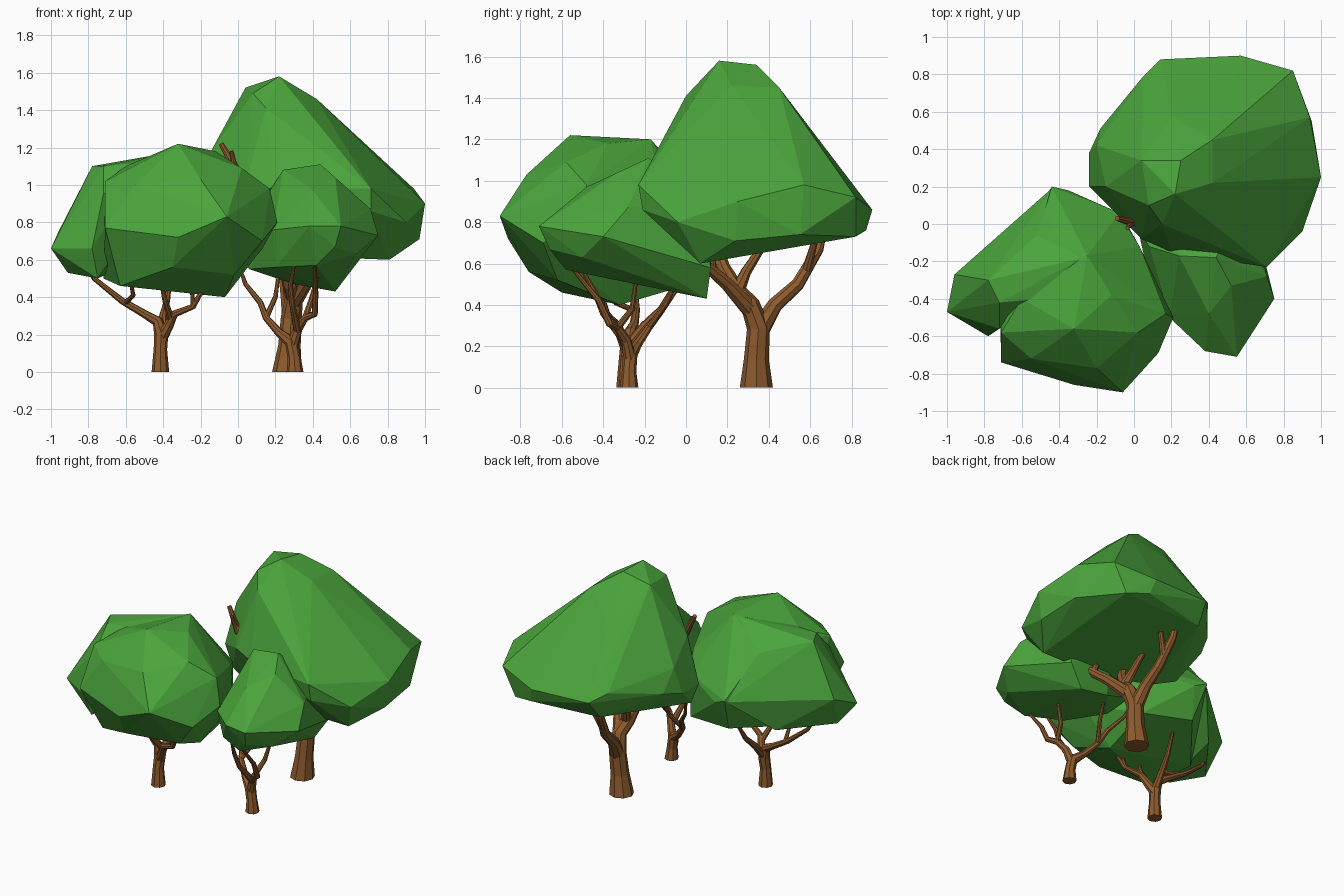
import bpy, bmesh


def material(name, rgb):
    m = bpy.data.materials.new(name)
    m.diffuse_color = (*rgb, 1)
    return m


LEAF = material("leaf_green", (0.07, 0.375, 0.045))
BARK = material("bark_brown", (0.27, 0.105, 0.027))


def canopy(name, lobes):
    """Faceted foliage mass: one convex hull per lobe."""
    mesh = bpy.data.meshes.new(name)
    out = bmesh.new()
    for pts in lobes:
        verts = [out.verts.new(p) for p in pts]
        res = bmesh.ops.convex_hull(out, input=verts)
        junk = [v for v in set(res["geom_interior"] + res["geom_unused"])
                if isinstance(v, bmesh.types.BMVert)]
        bmesh.ops.delete(out, geom=junk, context='VERTS')
    bmesh.ops.recalc_face_normals(out, faces=out.faces)
    out.to_mesh(mesh)
    out.free()
    mesh.materials.append(LEAF)
    bpy.context.collection.objects.link(bpy.data.objects.new(name, mesh))


def wood(name, limbs):
    """Tapered faceted limbs, each a list of (x, y, z, radius)."""
    cu = bpy.data.curves.new(name + "_path", 'CURVE')
    cu.dimensions = '3D'
    cu.bevel_depth = 1
    cu.bevel_resolution = 2
    cu.use_fill_caps = True
    for limb in limbs:
        sp = cu.splines.new('POLY')
        sp.points.add(len(limb) - 1)
        sp.use_smooth = False
        for p, (x, y, z, r) in zip(sp.points, limb):
            p.co = (x, y, z, 1)
            p.radius = r
    tmp = bpy.data.objects.new(name + "_path", cu)
    bpy.context.collection.objects.link(tmp)
    bpy.context.view_layer.update()
    dg = bpy.context.evaluated_depsgraph_get()
    mesh = bpy.data.meshes.new_from_object(tmp.evaluated_get(dg))
    bpy.data.objects.remove(tmp)
    mesh.materials.clear()
    mesh.materials.append(BARK)
    for f in mesh.polygons:
        f.use_smooth = False
    for v in mesh.vertices:  # flat cut on the ground
        if v.co.z < 0.02:
            v.co.z = 0
    bpy.context.collection.objects.link(bpy.data.objects.new(name, mesh))


# Large tree, back right
canopy("large_canopy", [[
    (.22, .16, 1.58), (.25, .34, 1.56), (.04, .34, 1.52), (.08, .1, 1.49), (.42, .45, 1.45),
    (.42, .22, 1.46), (.52, .4, 1.34), (.2, .58, 1.28), (.15, 0, 1.41), (-.15, .2, 1.17),
    (-.2, .42, 1.03), (-.24, .2, .85), (-.24, .38, .85), (-.18, .51, .88), (.05, .79, .93),
    (.14, .88, .87), (.57, .9, .86), (.85, .82, .92), (.94, .57, .98), (1, .25, .9),
    (.97, .24, .71), (.9, -.04, .8), (.71, -.23, .98), (.71, -.21, .86), (.2, -.15, .98),
    (.04, -.08, 1.0), (.81, .07, .6), (.3, .05, .62), (-.02, .15, .64), (-.18, .2, .7),
    (.12, .78, .74), (.75, .82, .73), (.6, .87, .76), (.95, .55, .74)]])
wood("large_trunk", [
    [(.262, .34, 0, .08), (.275, .34, .14, .06), (.285, .35, .29, .056), (.3, .31, .4, .048),
     (.28, .24, .47, .044), (.25, .18, .58, .034), (.13, .1, .8, .028), (-.01, .01, 1.08, .024),
     (-.09, .03, 1.22, .014)],
    [(.285, .35, .27, .05), (.265, .43, .4, .038), (.25, .54, .5, .032), (.22, .64, .67, .026),
     (.2, .68, .84, .015)],
    [(.24, .58, .56, .024), (.3, .62, .7, .016)],
    [(.3, .31, .38, .045), (.38, .2, .5, .034), (.48, .06, .62, .026), (.58, -.04, .72, .015)],
    [(.29, .25, .47, .035), (.26, .29, .56, .026), (.23, .38, .7, .018)],
    [(.44, .12, .57, .022), (.4, .14, .7, .016)],
    [(-.01, .01, 1.06, .018), (-.035, -.02, 1.18, .011)]])

# Broad tree, front left
canopy("broad_canopy", [
    [(-.32, -.56, 1.22), (-.25, -.17, 1.2), (-.12, -.38, 1.18), (-.6, -.4, 1.1), (-.52, -.08, 1.04),
     (-.06, -.9, .83), (-.32, -.86, .72), (-.71, -.74, .77), (-.71, -.58, 1.02), (-.55, -.72, 1.0),
     (-.2, -.77, 1.03), (.02, -.58, 1.09), (.17, -.48, .98), (.21, -.5, .8), (.13, -.69, .7),
     (-.44, .2, .78), (-.35, .18, .74), (-.08, .06, .82), (.03, -.12, .9), (.13, -.35, .66),
     (-.63, -.6, .46), (-.38, -.3, .44), (-.07, -.32, .4), (-.72, -.3, .5), (-.4, .1, .54),
     (-.05, .02, .5), (-.02, -.62, .52), (-.35, -.76, .56)],
    [(-1, -.47, .66), (-.96, -.27, .75), (-.78, -.3, 1.1), (-.72, -.42, 1.1), (-.91, -.38, .53),
     (-.75, -.55, .5), (-.78, -.6, .66), (-.72, -.56, .95), (-.44, .19, .77), (-.52, -.06, 1.04),
     (-.27, -.18, 1.19), (-.5, -.4, 1.12), (-.66, -.05, .54)]])
wood("broad_trunk", [
    [(-.415, -.29, 0, .047), (-.415, -.29, .12, .036), (-.41, -.28, .2, .038), (-.43, -.27, .27, .03),
     (-.5, -.25, .31, .022), (-.62, -.24, .38, .018), (-.77, -.25, .5, .013), (-.83, -.26, .6, .008)],
    [(-.41, -.28, .18, .034), (-.37, -.31, .25, .027), (-.34, -.34, .31, .021), (-.24, -.38, .35, .016),
     (-.2, -.4, .42, .013), (-.16, -.42, .52, .008)],
    [(-.41, -.28, .2, .028), (-.4, -.2, .3, .022), (-.38, -.12, .38, .017), (-.36, -.04, .52, .01)],
    [(-.36, -.33, .29, .02), (-.39, -.4, .38, .015), (-.42, -.46, .52, .008)],
    [(-.24, -.38, .35, .014), (-.25, -.42, .5, .008)],
    [(-.6, -.24, .37, .015), (-.56, -.34, .41, .012), (-.58, -.42, .52, .008)]])

# Small tree, front right
canopy("small_canopy", [[
    (.24, -.17, 1.08), (.44, -.18, 1.11), (.52, -.33, 1.04), (.4, -.48, .97), (.71, -.28, .87),
    (.75, -.4, .73), (.55, -.71, .78), (.38, -.68, .78), (.19, -.5, .76), (.63, -.5, .63),
    (.52, -.66, .67), (.42, -.58, .57), (.06, -.2, .55), (.08, -.12, .82), (.52, .1, .43),
    (.3, .09, .47), (.62, .12, .58), (.68, -.15, .65), (.3, .13, .78), (.2, -.45, .56),
    (.53, .06, .9), (.02, -.02, .6)]])
wood("small_trunk", [
    [(.305, -.275, 0, .045), (.3, -.275, .08, .035), (.285, -.27, .16, .036), (.22, -.235, .21, .023),
     (.15, -.18, .29, .018), (.12, -.12, .37, .016), (.04, -.05, .47, .012), (0, 0, .58, .008)],
    [(.29, -.27, .14, .032), (.32, -.29, .23, .025), (.36, -.33, .29, .02), (.41, -.37, .31, .018),
     (.415, -.42, .42, .015), (.41, -.55, .58, .009)],
    [(.32, -.29, .22, .023), (.29, -.4, .36, .016), (.28, -.44, .46, .014), (.3, -.5, .57, .008)],
    [(.36, -.33, .29, .018), (.39, -.26, .38, .015), (.43, -.24, .53, .009)],
    [(.15, -.18, .29, .016), (.2, -.1, .4, .013), (.22, -.03, .54, .008)]])
